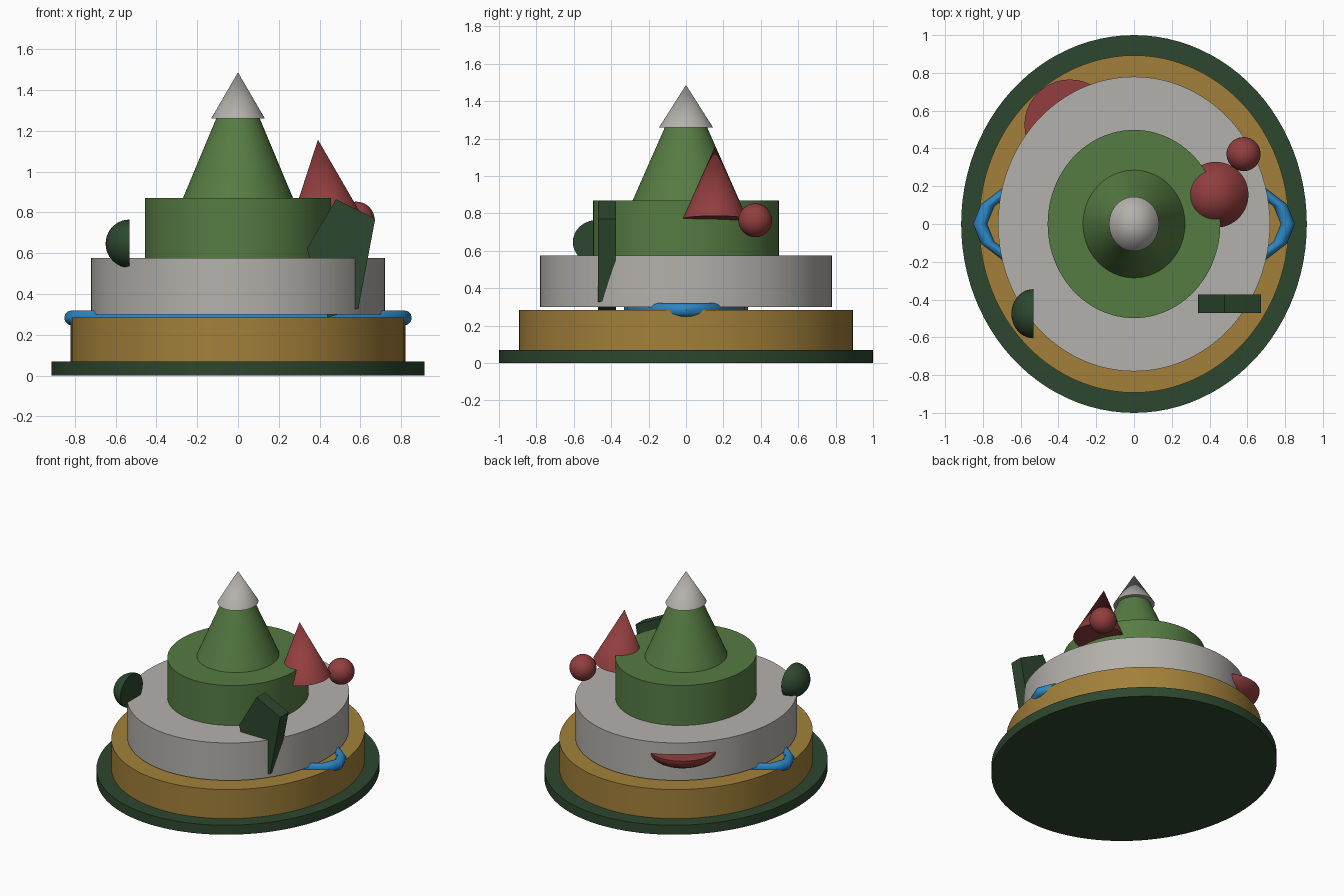
import bpy, bmesh, math
from mathutils import Matrix, Vector

if "Cube" in bpy.data.objects:
    bpy.data.objects.remove(bpy.data.objects["Cube"])


def material(name, rgb):
    m = bpy.data.materials.new(name)
    lin = [((c / 255 + 0.055) / 1.055) ** 2.4 for c in rgb]
    m.diffuse_color = (*lin, 1)
    m.use_nodes = True
    m.node_tree.nodes["Principled BSDF"].inputs["Base Color"].default_value = m.diffuse_color
    return m


DARK = material("dark green", (45, 71, 46))
TAN = material("ochre", (162, 128, 58))
GREY = material("pale grey", (180, 177, 172))
GREEN = material("leaf green", (86, 124, 67))
RED = material("brick red", (146, 62, 63))
BLUE = material("river blue", (44, 134, 196))


def finish(name, bm, mat):
    bmesh.ops.recalc_face_normals(bm, faces=bm.faces)
    me = bpy.data.meshes.new(name)
    bm.to_mesh(me)
    bm.free()
    me.materials.append(mat)
    ob = bpy.data.objects.new(name, me)
    bpy.context.collection.objects.link(ob)
    bpy.ops.object.select_all(action='DESELECT')
    ob.select_set(True)
    bpy.context.view_layer.objects.active = ob
    bpy.ops.object.shade_smooth_by_angle(angle=math.radians(35))
    return ob


def tier(name, rx, ry, z0, z1, mat, top=1.0, segments=96):
    """Oval drum or cone from z0 to z1; top is the radius ratio at z1."""
    bm = bmesh.new()
    bmesh.ops.create_cone(bm, cap_ends=True, segments=segments, radius1=1,
                          radius2=top, depth=z1 - z0)
    bmesh.ops.scale(bm, vec=(rx, ry, 1), verts=bm.verts)
    bmesh.ops.translate(bm, vec=(0, 0, (z0 + z1) / 2), verts=bm.verts)
    return finish(name, bm, mat)


def ellipsoid(name, centre, radii, mat, half=None):
    """Ellipsoid; half is the outward direction of the dome that is kept."""
    bm = bmesh.new()
    bmesh.ops.create_uvsphere(bm, u_segments=40, v_segments=20, radius=1)
    if half:
        cut = bmesh.ops.bisect_plane(bm, geom=bm.verts[:] + bm.edges[:] + bm.faces[:],
                                     plane_co=(0, 0, 0), plane_no=half, clear_inner=True)
        bmesh.ops.holes_fill(bm, edges=[e for e in bm.edges if e.is_boundary])
    bmesh.ops.scale(bm, vec=radii, verts=bm.verts)
    bmesh.ops.translate(bm, vec=centre, verts=bm.verts)
    return finish(name, bm, mat)


# Stacked oval tiers
tier("base_plate", 0.915, 1.0, 0, 0.07, DARK)
tier("lower_tier", 0.82, 0.893, 0.07, 0.284, TAN)
tier("middle_tier", 0.72, 0.78, 0.30, 0.576, GREY)
tier("upper_tier", 0.457, 0.498, 0.576, 0.87, GREEN)

# Peak and its cap
tier("peak", 0.27, 0.285, 0.87, 1.30, GREEN, top=0.335)
tier("peak_cap", 0.132, 0.144, 1.26, 1.487, GREY, top=0.0)

# Long oval ring lying between the lower and middle tiers
bm = bmesh.new()
SEG, SIDES, MAJOR, MINOR = 20, 12, 0.815, 0.037
rows = []
for i in range(SEG):
    a = 2 * math.pi * i / SEG
    row = []
    for j in range(SIDES):
        b = 2 * math.pi * j / SIDES
        r = MAJOR + MINOR * math.cos(b)
        row.append(bm.verts.new((r * math.cos(a), r * math.sin(a) * 0.39,
                                 0.283 + MINOR * math.sin(b))))
    rows.append(row)
for i in range(SEG):
    for j in range(SIDES):
        n, k = (i + 1) % SEG, (j + 1) % SIDES
        bm.faces.new((rows[i][j], rows[n][j], rows[n][k], rows[i][k]))
finish("oval_ring", bm, BLUE)

# Leaning red cone, from its apex down to a tilted base
bm = bmesh.new()
bmesh.ops.create_cone(bm, cap_ends=True, segments=64, radius1=0.174,
                      radius2=0, depth=0.39)
bmesh.ops.transform(bm, verts=bm.verts,
                    matrix=Matrix.Translation((0.392, 0.155, 1.157))
                    @ Matrix.Rotation(math.radians(-6), 4, 'Y')
                    @ Matrix.Translation((0, 0, -0.195)))
finish("leaning_cone", bm, RED)

# Ball and half domes
ellipsoid("ball", (0.58, 0.37, 0.763), (0.09, 0.09, 0.09), RED)
ellipsoid("side_dome", (-0.533, -0.475, 0.647), (0.116, 0.13, 0.118), DARK, half=(-1, 0, 0))
ellipsoid("back_dome", (-0.34, 0.525, 0.49), (0.24, 0.24, 0.12), RED, half=(0, 0, -1))

# Angular slab standing in the middle tier
bm = bmesh.new()
outline = [(0.338, 0.622), (0.48, 0.865), (0.673, 0.77), (0.59, 0.33), (0.44, 0.285)]
face = bm.faces.new([bm.verts.new((x, -0.47, z)) for x, z in outline])
ext = bmesh.ops.extrude_face_region(bm, geom=[face], use_keep_orig=True)
bmesh.ops.translate(bm, vec=(0, 0.096, 0),
                    verts=[g for g in ext["geom"] if isinstance(g, bmesh.types.BMVert)])
finish("angular_slab", bm, DARK)
